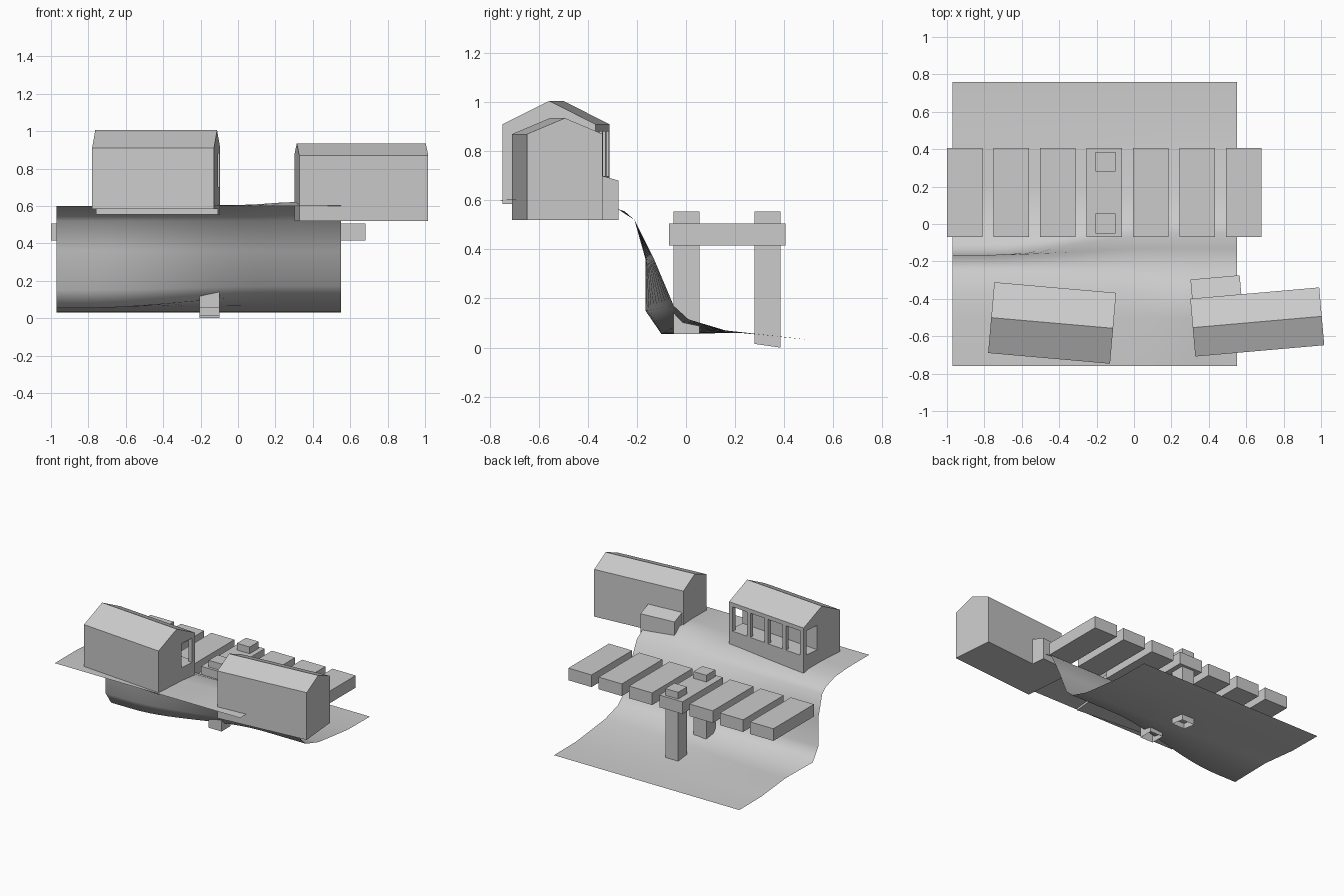
import bpy, bmesh, math
from mathutils import Matrix

if "Cube" in bpy.data.objects:
    bpy.data.objects.remove(bpy.data.objects["Cube"])


def finish(name, bm, pos=(0, 0), turn=0.0, smooth=False):
    bm.transform(Matrix.Translation((pos[0], pos[1], 0)) @ Matrix.Rotation(turn, 4, 'Z'))
    me = bpy.data.meshes.new(name)
    bm.to_mesh(me)
    bm.free()
    ob = bpy.data.objects.new(name, me)
    bpy.context.collection.objects.link(ob)
    for p in me.polygons:
        p.use_smooth = smooth
    return ob


def prism(name, outline, x0, x1, pos=(0, 0), turn=0.0):
    """Extrude a (y, z) outline along x."""
    bm = bmesh.new()
    face = bm.faces.new([bm.verts.new((x0, y, z)) for y, z in outline])
    ext = bmesh.ops.extrude_face_region(bm, geom=[face])
    bmesh.ops.translate(bm, vec=(x1 - x0, 0, 0),
                        verts=[v for v in ext['geom'] if isinstance(v, bmesh.types.BMVert)])
    bmesh.ops.recalc_face_normals(bm, faces=bm.faces)
    return finish(name, bm, pos, turn)


def box(name, x0, x1, y0, y1, z0, z1, pos=(0, 0), turn=0.0):
    return prism(name, [(y0, z0), (y1, z0), (y1, z1), (y0, z1)], x0, x1, pos, turn)


# Terrain: cliff profile blended from steep (left) to gentle (right)
steep = [(-.76, .6), (-.5, .6), (-.36, .59), (-.25, .555), (-.21, .52), (-.165, .36),
         (-.165, .15), (-.10, .055), (.22, .06), (.5, .032), (.76, .03)]
gentle = [(-.76, .6), (-.5, .605), (-.36, .60), (-.28, .565), (-.21, .52), (-.13, .36),
          (-.05, .17), (.01, .115), (.16, .07), (.5, .032), (.76, .03)]
bm = bmesh.new()
rows = []
n = 20
for i in range(n + 1):
    x = -.97 + 1.52 * i / n
    t = min(max((x + .8) / 1.0, 0), 1)
    t = t * t * (3 - 2 * t)
    row = []
    for (ya, za), (yb, zb) in zip(steep, gentle):
        y, z = ya + (yb - ya) * t, za + (zb - za) * t
        z += .03 * math.exp(-((x - .3) / .17) ** 2 - ((y + .42) / .1) ** 2)
        row.append(bm.verts.new((x, y, z)))
    rows.append(row)
for a, b in zip(rows, rows[1:]):
    for j in range(len(a) - 1):
        bm.faces.new((a[j], b[j], b[j + 1], a[j + 1]))
finish("cliff_terrain", bm, smooth=True)

# House with a covered porch along its back
A = dict(pos=(-.4375, -.529), turn=math.radians(-5))
prism("porch_house_body", [(-.19, .585), (-.19, .91), (0, 1.005), (.19, .91), (.19, .88),
                           (.05, .88), (.05, .585)], -.327, .327, **A)
box("porch_base", -.327, .327, .05, .19, .555, .70, **A)
for i in range(5):
    x = -.312 + .156 * i
    box("porch_column", x - .015, x + .015, .16, .19, .70, .88, **A)

# Plain gabled house with a lean-to
B = dict(pos=(.645, -.525), turn=math.radians(5))
prism("gabled_house", [(-.155, .52), (-.155, .87), (0, .935), (.155, .87), (.155, .52)],
      -.332, .36, **B)
prism("lean_to", [(.155, .52), (.155, .71), (.257, .68), (.257, .52)], -.322, -.058, **B)

# Row of raised deck slabs
for i in range(7):
    x = -1.0 + .2485 * i
    box("deck_slab", x, x + .19, -.07, .405, .415, .505)

# Two support posts passing through the middle slab
box("front_post", -.205, -.10, -.05, .055, .055, .555)
prism("back_post", [(.28, .015), (.385, .0), (.385, .555), (.28, .555)], -.205, -.10)
for name in ("front_post", "back_post"):
    me = bpy.data.objects[name].data
    bm = bmesh.new()
    bm.from_mesh(me)
    bm.normal_update()
    bmesh.ops.delete(bm, geom=[f for f in bm.faces if f.normal.z < -.9], context='FACES_ONLY')
    bm.to_mesh(me)
    bm.free()
